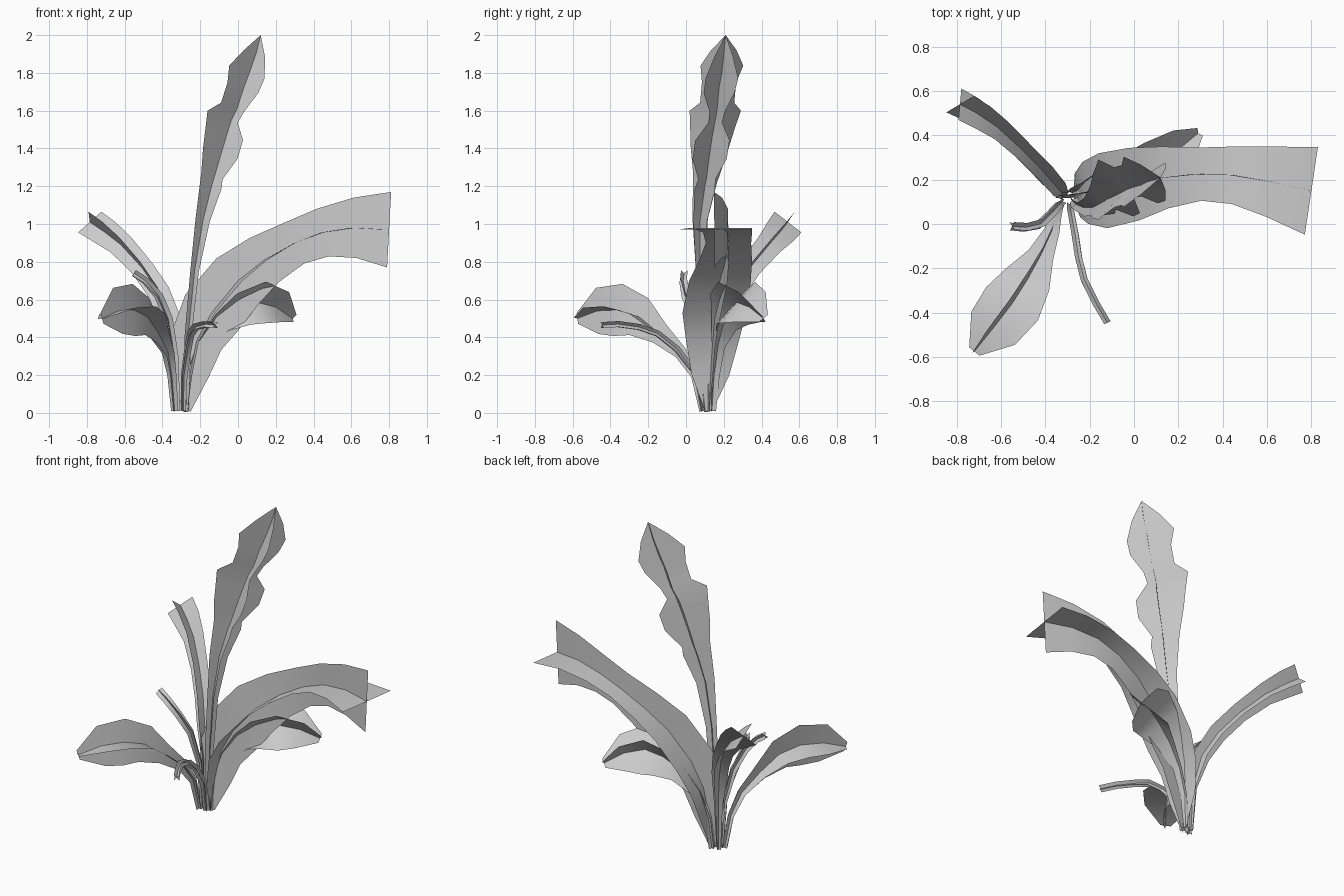
import bpy, bmesh, math
from mathutils import Vector


def leaf(name, stations, roll=0, heading=None, scale=1.0):
    """Two crossed strips along one midrib; stations are x, y, z, width left, (width right)."""
    pts = [Vector(s[:3]) for s in stations]
    overall = pts[-1] - pts[0]
    overall.z = 0
    overall.normalize()
    r = math.radians(roll)
    bm = bmesh.new()
    rows = ([], [])
    for i, s in enumerate(stations):
        t = (pts[min(i + 1, len(pts) - 1)] - pts[max(i - 1, 0)]).normalized()
        h = Vector(heading) if heading else Vector((t.x, t.y, 0)) + overall * 0.4
        side = Vector((-h.y, h.x, 0)).normalized()
        up = t.cross(side).normalized()
        left, right = s[3] * scale, s[-1] * scale
        across = (side * math.cos(r) + up * math.sin(r),
                  up * math.cos(r) - side * math.sin(r))
        for row, d in zip(rows, across):
            row.append([bm.verts.new(p) for p in
                        (pts[i] + d * left, pts[i], pts[i] - d * right)])
    for row in rows:
        for a, b in zip(row, row[1:]):
            for k in (0, 1):
                bm.faces.new((a[k], a[k + 1], b[k + 1], b[k]))
        # close a pointed tip
        bmesh.ops.remove_doubles(bm, verts=row[-1], dist=1e-5)
    me = bpy.data.meshes.new(name)
    bm.to_mesh(me)
    bm.free()
    for p in me.polygons:
        p.use_smooth = True
    ob = bpy.data.objects.new(name, me)
    bpy.context.collection.objects.link(ob)


# tall upright leaf with a lobed outline
leaf("tall_lobed_leaf", [
    (-.275, .11, .005, .015, .015), (-.265, .09, .40, .02, .02),
    (-.23, .075, .75, .025, .025), (-.185, .075, 1.02, .045, .04),
    (-.14, .10, 1.20, .07, .06), (-.125, .11, 1.25, .08, .05),
    (-.09, .125, 1.37, .11, .10), (-.06, .14, 1.47, .13, .10),
    (-.035, .155, 1.55, .15, .04), (-.005, .165, 1.61, .10, .045),
    (.03, .175, 1.72, .10, .09), (.06, .19, 1.80, .125, .095),
    (.095, .20, 1.90, .075, .055), (.12, .21, 2.0, 0, 0)],
    roll=45, heading=(1, 0, 0), scale=1.28)

# broad arching leaf on the right
leaf("broad_arching_leaf", [
    (-.27, .12, .01, .02), (-.255, .13, .20, .10), (-.22, .14, .38, .14),
    (-.14, .15, .53, .17), (0, .18, .70, .165), (.14, .21, .81, .14),
    (.30, .225, .90, .12), (.45, .22, .955, .13), (.62, .19, .98, .16),
    (.80, .15, .97, .20)])

# rear left leaf
leaf("rear_left_leaf", [
    (-.32, .13, .01, .015), (-.325, .14, .30, .03), (-.36, .18, .50, .055),
    (-.42, .25, .64, .06), (-.51, .34, .77, .06), (-.62, .44, .89, .07),
    (-.71, .50, .96, .085), (-.785, .54, 1.01, .09)], roll=45)

# drooping front left leaf
leaf("front_left_leaf", [
    (-.335, .09, .01, .02), (-.35, .05, .20, .025), (-.37, -.03, .32, .035),
    (-.42, -.14, .42, .06), (-.48, -.25, .51, .11), (-.55, -.36, .545, .14),
    (-.635, -.47, .54, .125), (-.72, -.575, .50, .03)], roll=8)

# short rear right leaf
leaf("rear_right_leaf", [
    (-.28, .14, .01, .02), (-.26, .15, .20, .03), (-.20, .17, .36, .04),
    (-.10, .20, .48, .08), (0, .23, .55, .13), (.10, .27, .585, .155),
    (.20, .335, .56, .12), (.29, .41, .50, .03)], roll=45)

# narrow stalks at the front and left
leaf("front_stalk", [
    (-.29, .09, .01, .015), (-.285, .06, .20, .02), (-.265, -.05, .34, .022),
    (-.25, -.15, .42, .022), (-.225, -.25, .455, .022), (-.17, -.36, .47, .022),
    (-.12, -.445, .465, .022)], roll=45)
leaf("left_stalk", [
    (-.32, .10, .01, .015), (-.335, .09, .30, .02), (-.37, .05, .50, .025),
    (-.42, .0, .62, .025), (-.49, -.015, .70, .025), (-.55, -.01, .74, .025)], roll=45)
